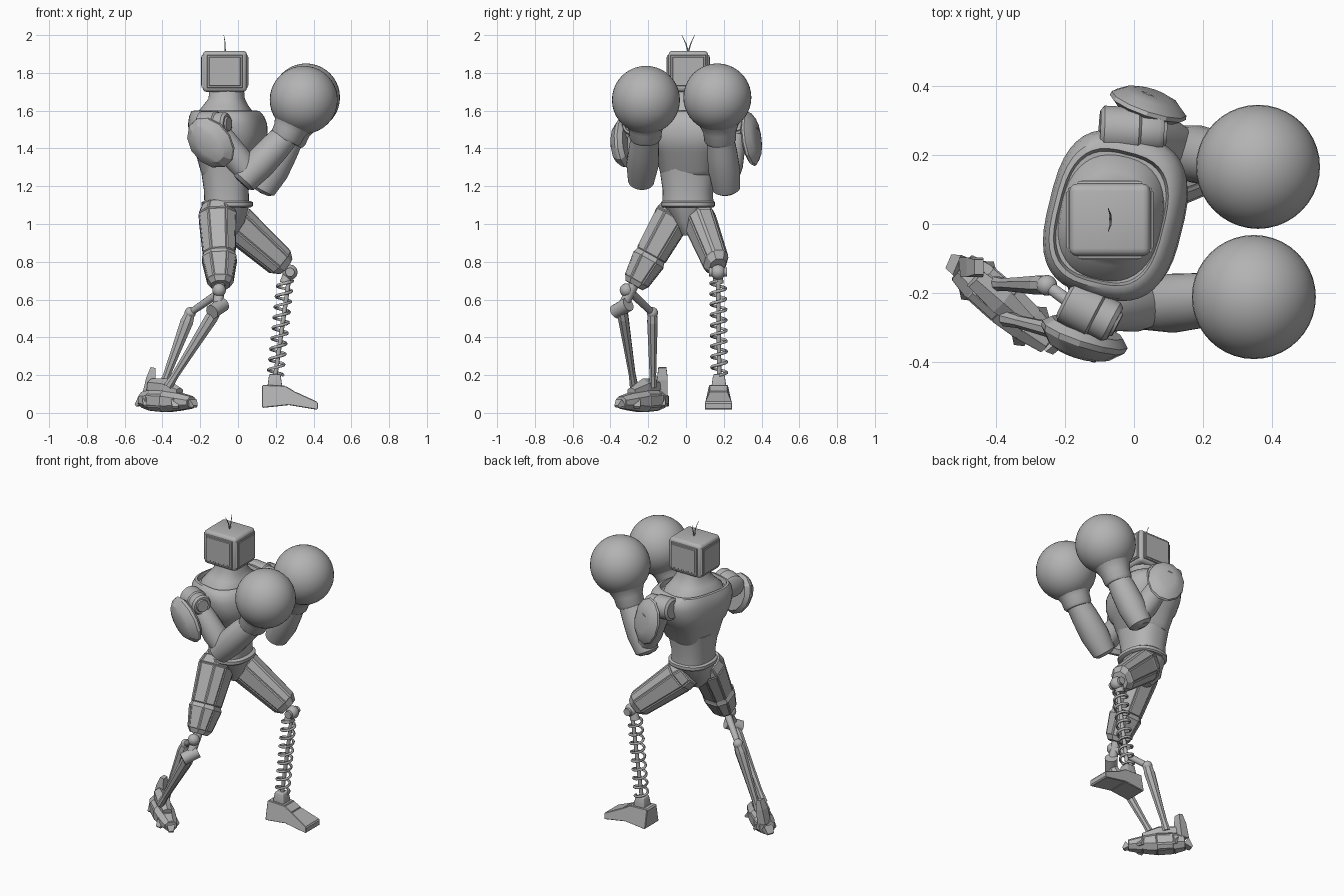
import bpy, bmesh, math
from mathutils import Vector as V, Matrix

cube = bpy.data.objects.get("Cube")
if cube:
    bpy.data.objects.remove(cube)

grey = bpy.data.materials.new("plain grey")
grey.use_nodes = True
grey.diffuse_color = (0.45, 0.45, 0.45, 1)
grey.node_tree.nodes["Principled BSDF"].inputs["Base Color"].default_value = grey.diffuse_color


def finish(name, bm, smooth=35):
    bmesh.ops.recalc_face_normals(bm, faces=bm.faces)
    me = bpy.data.meshes.new(name)
    bm.to_mesh(me)
    bm.free()
    me.materials.append(grey)
    for p in me.polygons:
        p.use_smooth = smooth > 0
    if smooth:
        me.set_sharp_from_angle(angle=math.radians(smooth))
    ob = bpy.data.objects.new(name, me)
    bpy.context.collection.objects.link(ob)
    return ob


def skin(name, rings, smooth=35, panel=0):
    """Join rings of points into a closed tube; panel insets the long faces."""
    bm = bmesh.new()
    loops = [[bm.verts.new(p) for p in r] for r in rings]
    n = len(loops[0])
    sides = []
    for a, b in zip(loops, loops[1:]):
        sides += [bm.faces.new((a[i], a[(i + 1) % n], b[(i + 1) % n], b[i])) for i in range(n)]
    bm.faces.new(loops[0])
    bm.faces.new(loops[-1])
    bmesh.ops.recalc_face_normals(bm, faces=bm.faces)
    if panel:
        big = [f for f in sides if f.calc_area() > 0.003]
        bmesh.ops.inset_individual(bm, faces=big, thickness=panel, depth=panel * 0.6)
    return finish(name, bm, smooth)


def oval(c, u, v, n, pw):
    pts = []
    for i in range(n):
        a = (i + 0.5) * math.tau / n
        f = lambda s: math.copysign(abs(s) ** (2 / pw), s)
        pts.append(V(c) + u * f(math.cos(a)) + v * f(math.sin(a)))
    return pts


def limb(name, a, b, prof, n=20, smooth=35, panel=0, pw=2, roll=0):
    """Tube from a to b; prof lists (position, half width, half height)."""
    a, b = V(a), V(b)
    d = (b - a).normalized()
    ref = V((0, 1, 0)) if abs(d.z) > 0.8 else V((0, 0, 1))
    u = d.cross(ref).normalized()
    u.rotate(Matrix.Rotation(math.radians(roll), 3, d))
    v = u.cross(d)
    return skin(name, [oval(a.lerp(b, t), u * p, v * q, n, pw) for t, p, q in prof], smooth, panel)


def rod(name, a, b, r, s=None, n=12):
    s = s or r
    return limb(name, a, b, [(0, r, r), (1, s, s)], n)


def body(name, secs, rot=0, n=40, pw=2.4):
    """Stack of level ovals (x, y, z, half x, half y)."""
    R = Matrix.Rotation(math.radians(rot), 3, 'Z')
    return skin(name, [oval((x, y, z), R @ V((p, 0, 0)), R @ V((0, q, 0)), n, pw)
                       for x, y, z, p, q in secs], 40)


def ball(name, c, r, seg=24):
    bm = bmesh.new()
    bmesh.ops.create_uvsphere(bm, u_segments=seg, v_segments=seg // 2, radius=r,
                              matrix=Matrix.Translation(c))
    return finish(name, bm, 60)


def box(name, c, size, bevel, taper=1.0):
    bm = bmesh.new()
    bmesh.ops.create_cube(bm, size=1)
    for v in bm.verts:
        k = taper if v.co.z > 0 else 1
        v.co = V(c) + V((v.co.x * size[0] * k, v.co.y * size[1] * k, v.co.z * size[2]))
    bmesh.ops.bevel(bm, geom=bm.edges[:], offset=bevel, segments=3, profile=0.5, affect='EDGES')
    return finish(name, bm, 30)


# Head with a raised stepped panel on each side
head = V((-0.07, 0.012, 1.808))
box("head", head, (0.235, 0.21, 0.218), 0.022)
for name, turn, reach in (("right_panel", 0, 0.1), ("face_panel", 90, 0.11),
                          ("left_panel", 180, 0.1), ("back_panel", -90, 0.11)):
    bm = bmesh.new()
    bmesh.ops.create_cube(bm, size=1)
    for v in bm.verts:
        k = 1 if v.co.y > 0 else 0.92
        v.co = V((v.co.x * 0.2 * k, v.co.y * 0.024 - reach, v.co.z * 0.185 * k))
    face = min(bm.faces, key=lambda f: f.calc_center_median().y)
    bmesh.ops.inset_individual(bm, faces=[face], thickness=0.012, depth=0)
    bmesh.ops.inset_individual(bm, faces=[face], thickness=0.004, depth=0.004)
    bm.transform(Matrix.Translation(head) @ Matrix.Rotation(math.radians(turn), 4, 'Z'))
    finish(name, bm, 0)
for side, s in (("left", 1), ("right", -1)):
    mid = (-0.068, 0.012 + s * 0.013, 1.955)
    rod(side + "_antenna_base", (-0.068, 0.012, 1.91), mid, 0.004, 0.003, 6)
    rod(side + "_antenna_tip", mid, (-0.075, 0.012 + s * 0.034, 2.0), 0.003, 0.001, 6)

# Torso
body("neck", [(-0.067, 0.018, 1.55, 0.153, 0.19), (-0.067, 0.017, 1.59, 0.145, 0.175), (-0.065, 0.015, 1.625, 0.118, 0.135),
              (-0.06, 0.013, 1.665, 0.094, 0.1), (-0.06, 0.012, 1.73, 0.088, 0.09)], -12)
body("chest", [(-0.06, 0.015, 1.26, 0.12, 0.14), (-0.055, 0.018, 1.28, 0.135, 0.152), (-0.052, 0.022, 1.38, 0.165, 0.18),
               (-0.05, 0.023, 1.4, 0.18, 0.198), (-0.052, 0.023, 1.47, 0.196, 0.228), (-0.055, 0.025, 1.53, 0.195, 0.243),
               (-0.06, 0.025, 1.57, 0.184, 0.236), (-0.066, 0.023, 1.597, 0.168, 0.212),
               (-0.067, 0.02, 1.6, 0.155, 0.195), (-0.067, 0.02, 1.57, 0.149, 0.187)], -14, pw=2.9)
body("abdomen", [(-0.06, 0.01, 1.1, 0.118, 0.135), (-0.062, 0.01, 1.18, 0.119, 0.134), (-0.06, 0.012, 1.31, 0.14, 0.155)])
body("belt", [(-0.057, 0.01, 1.088, 0.125, 0.135), (-0.057, 0.01, 1.096, 0.136, 0.143),
              (-0.057, 0.01, 1.115, 0.136, 0.143), (-0.057, 0.01, 1.123, 0.122, 0.135)])
body("pelvis", [(-0.065, 0.01, 0.94, 0.055, 0.03), (-0.072, 0.01, 1.01, 0.11, 0.075), (-0.062, 0.01, 1.1, 0.125, 0.13)], n=12)

# Arms, each with shoulder drum, pad, upper arm, forearm and round glove
arms = {
    "right": ((-0.2, -0.215, 1.525), (-0.055, -0.29, 1.53), (0.06, -0.235, 1.26), (0.265, -0.215, 1.48),
              (0.348, -0.212, 1.657), (-0.135, -0.3, 1.435), (-0.165, -0.38, 1.42), 40),
    "left": ((-0.1, 0.275, 1.54), (0.085, 0.265, 1.53), (0.15, 0.21, 1.22), (0.285, 0.18, 1.47),
             (0.36, 0.166, 1.67), (0.035, 0.325, 1.45), (0.055, 0.38, 1.46), -10),
}
for side, (inner, outer, elbow, wrist, glove, pad0, pad1, roll) in arms.items():
    limb(side + "_shoulder", inner, outer, [(0, .055, .055), (.06, .07, .07), (.6, .07, .07), (.64, .062, .062),
                                            (.92, .062, .062), (1, .052, .052), (1, .04, .04), (1.05, .036, .036)], 24)
    shoulder = V(inner).lerp(V(outer), 0.45)
    limb(side + "_pad_mount", shoulder, pad1, [(0, .05, .05), (.8, .04, .04)], 12)
    limb(side + "_shoulder_pad", pad0, pad1, [(0, .095, .125), (.25, .115, .15), (.45, .113, .145),
                                              (.85, .08, .11), (1, .05, .07)], 12, 25, roll=roll)
    limb(side + "_upper_arm", shoulder, elbow, [(0, .05, .05), (.3, .066, .066), (.7, .074, .074), (1, .06, .06)], 20)
    ball(side + "_elbow", elbow, 0.064)
    limb(side + "_forearm", elbow, wrist, [(-.2, .045, .05), (-.14, .07, .072), (.25, .086, .084),
                                           (.65, .08, .08), (1, .07, .07)], 24)
    limb(side + "_cuff", wrist, glove, [(-.2, .075, .075), (-.12, .085, .085), (.1, .088, .088),
                                        (.3, .105, .105), (.5, .13, .13)], 28, 50)
    ball(side + "_glove", glove, 0.18, 40)

# Panelled thighs
limb("right_thigh", (-0.11, -0.04, 1.09), (-0.093, -0.275, 0.675),
     [(0, .078, .085), (.12, .102, .1), (.62, .086, .086), (.66, .094, .092), (.95, .068, .07), (1, .052, .055)], 8, 0, 0.008, 2.5)
limb("left_thigh", (-0.06, 0.06, 1.05), (0.25, 0.168, 0.775),
     [(0, .07, .09), (.15, .077, .1), (.92, .062, .078), (1, .045, .055)], 8, 0, 0.009, 2.5)

# Left spring leg
knee, ankle = V((0.275, 0.17, 0.745)), V((0.198, 0.176, 0.2))
ball("left_knee", knee, 0.04)
limb("left_knee_pin", knee - V((0, .048, 0)), knee + V((0, .048, 0)), [(0, .024, .024), (1, .024, .024)], 14)
top = V((0.25, 0.17, 0.7))
rod("spring_rod", ankle, knee, 0.012)
rod("spring_top_cup", top - V((0, 0, .012)), top + V((.01, 0, .035)), 0.03, 0.024)
cd = bpy.data.curves.new("spring", 'CURVE')
cd.dimensions, cd.bevel_depth, cd.bevel_resolution = '3D', 0.008, 1
sp = cd.splines.new('POLY')
turns, steps = 9, 18
sp.points.add(turns * steps)
for i, p in enumerate(sp.points):
    a = i * math.tau / steps
    p.co = (*(ankle.lerp(top, i / (turns * steps)) + V((math.cos(a), math.sin(a), 0)) * 0.04), 1)
tmp = bpy.data.objects.new("spring_path", cd)
bm = bmesh.new()
bm.from_mesh(tmp.to_mesh())
finish("spring", bm, 60)
bpy.data.objects.remove(tmp)

# Left foot: wedge profile, narrower at the top, with a low arch
outline = [(.13, .03), (.13, .145), (.25, .14), (.3, .11), (.42, .055), (.42, .02), (.27, .045)]
skin("left_foot", [[V((x, 0.172 + s * (0.05 if z > 0.1 else 0.072), z)) for x, z in outline] for s in (-1, 1)], 0, 0.006)
box("left_ankle", (0.195, 0.174, 0.17), (0.08, 0.08, 0.07), 0.006, 0.75)

# Right leg: ball knee, two struts
hub, knee_b = V((-0.108, -0.34, 0.555)), V((-0.253, -0.178, 0.53))
ball("right_knee", (-0.1, -0.315, 0.65), 0.036)
rod("knee_link", (-0.095, -0.27, 0.69), hub, 0.028)
limb("knee_drum", hub - V((.03, .035, .02)), hub + V((.03, .035, .02)), [(0, .038, .038), (1, .038, .038)], 16)
rod("knee_arm", (-0.1, -0.29, 0.635), knee_b, 0.022, 0.018)
ball("rear_strut_joint", knee_b, 0.03)
for name, a, b in (("front_strut", hub, (-0.37, -0.275, 0.14)), ("rear_strut", knee_b, (-0.4, -0.175, 0.14))):
    limb(name, a, b, [(0, .028, .026), (.12, .037, .03), (.5, .028, .024), (.85, .021, .019), (1, .026, .024)], 8, 0)

# Right foot: armoured blocks along a diagonal
heel, toe = V((-0.5, -0.125, 0.07)), V((-0.245, -0.345, 0.055))
along = (toe - heel).normalized()
across = along.cross(V((0, 0, 1)))
limb("right_foot", heel, toe, [(0, .045, .04), (.2, .06, .055), (.5, .062, .058), (.75, .054, .045), (1, .035, .03)],
     8, 0, 0.006, 3)
limb("right_ankle", heel.lerp(toe, .15) + V((0, 0, .075)), heel.lerp(toe, .75) + V((0, 0, .055)),
     [(0, .035, .04), (.5, .045, .055), (1, .03, .02)], 6, 0)
for i, t in enumerate((0.15, 0.75)):
    for s in (-1, 1):
        base = heel.lerp(toe, t) + across * 0.03 * s
        limb(f"foot_claw_{i}_{s}", base, base + across * 0.03 * s + along * 0.02 - V((0, 0, .03)),
             [(0, .035, .03), (1, .022, .01)], 4, 0)
limb("heel_spur", heel, heel + V((-0.035, 0.015, -0.03)), [(0, .045, .035), (1, .03, .01)], 4, 0)
limb("heel_fin", heel + V((.02, 0, .02)), (-0.45, -0.125, 0.24), [(0, .04, .04), (.6, .035, .04), (1, .018, .03)], 4, 0)
limb("toe_tip", toe, toe + V((.018, -.022, -.022)), [(0, .035, .03), (1, .02, .01)], 4, 0)
